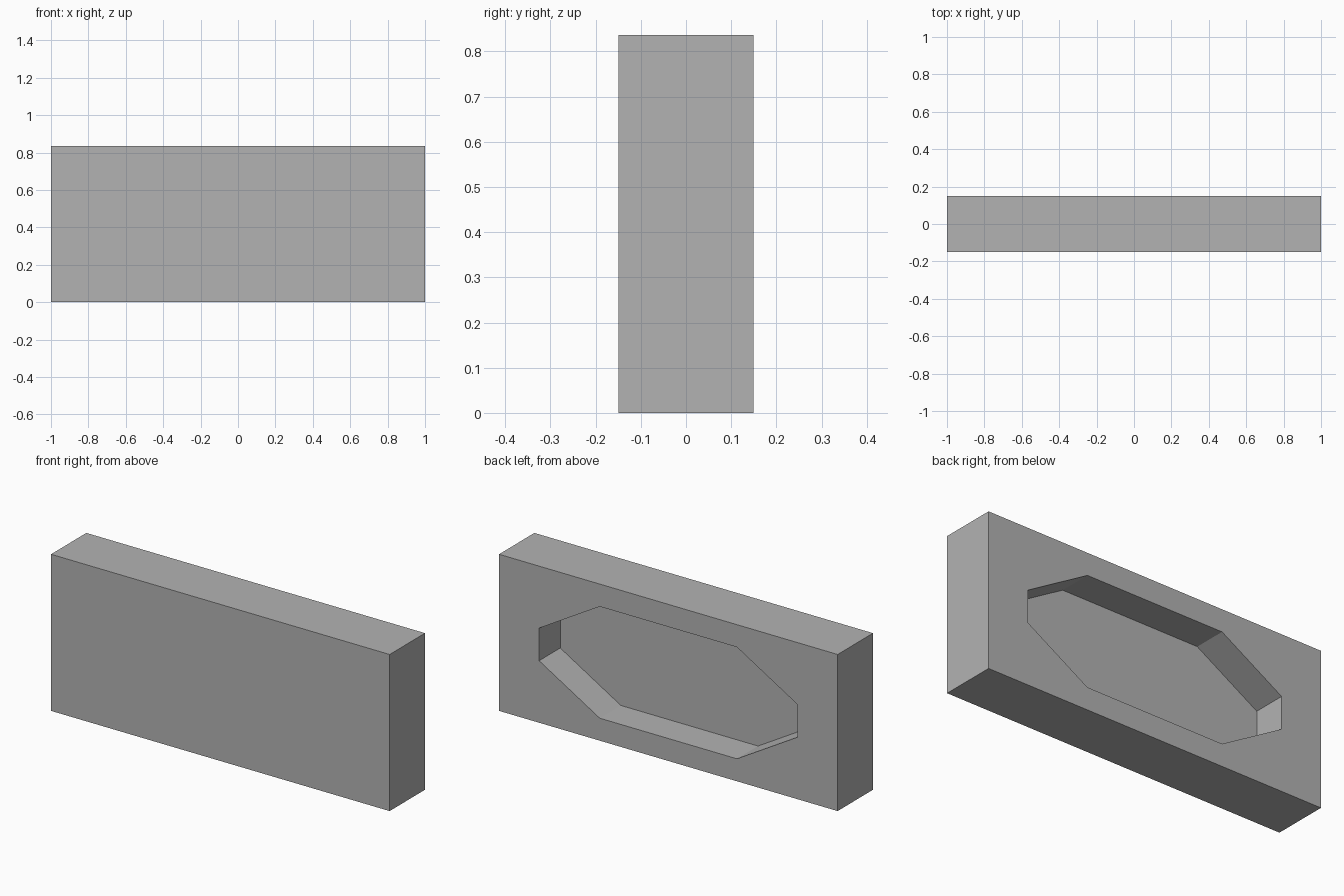
import bpy
import bmesh
from mathutils import Vector

LENGTH, THICK, HEIGHT = 2.0, 0.298, 0.836
POCKET_DEPTH = 0.178

cube = bpy.data.objects.get("Cube")
if cube:
    bpy.data.objects.remove(cube, do_unlink=True)

grey = bpy.data.materials.new("plain_grey")
grey.use_nodes = True
colour = (0.45, 0.45, 0.45, 1)
grey.diffuse_color = colour
grey.node_tree.nodes["Principled BSDF"].inputs["Base Color"].default_value = colour


def prism(name, outline, y_front, y_back):
    """Extrude an (x, z) outline along y into a flat-shaded solid."""
    bm = bmesh.new()
    face = bm.faces.new([bm.verts.new((x, y_front, z)) for x, z in outline])
    side = bmesh.ops.extrude_face_region(bm, geom=[face])["geom"]
    verts = [g for g in side if isinstance(g, bmesh.types.BMVert)]
    bmesh.ops.translate(bm, vec=Vector((0, y_back - y_front, 0)), verts=verts)
    bmesh.ops.recalc_face_normals(bm, faces=bm.faces)
    mesh = bpy.data.meshes.new(name)
    bm.to_mesh(mesh)
    bm.free()
    mesh.materials.append(grey)
    obj = bpy.data.objects.new(name, mesh)
    bpy.context.collection.objects.link(obj)
    return obj


# Solid rectangular block
half = LENGTH / 2
block = prism("block", [(-half, 0), (half, 0), (half, HEIGHT), (-half, HEIGHT)],
              -THICK / 2, THICK / 2)

# Long octagonal pocket, mirrored from one quarter of its outline
mid = HEIGHT / 2
quarter = [(0.763, 0.087), (0.405, 0.298)]
upper = quarter + [(-x, z) for x, z in reversed(quarter)]
outline = [(x, mid + z) for x, z in upper] + [(-x, mid - z) for x, z in upper]
cutter = prism("pocket_cutter", outline, THICK / 2 - POCKET_DEPTH, THICK / 2 + 0.1)
cutter.hide_render = True

# Cut the pocket into the back of the block
cut = block.modifiers.new("pocket", "BOOLEAN")
cut.operation = "DIFFERENCE"
cut.solver = "EXACT"
cut.object = cutter
bpy.context.view_layer.objects.active = block
bpy.ops.object.modifier_apply(modifier=cut.name)
bpy.data.objects.remove(cutter, do_unlink=True)
